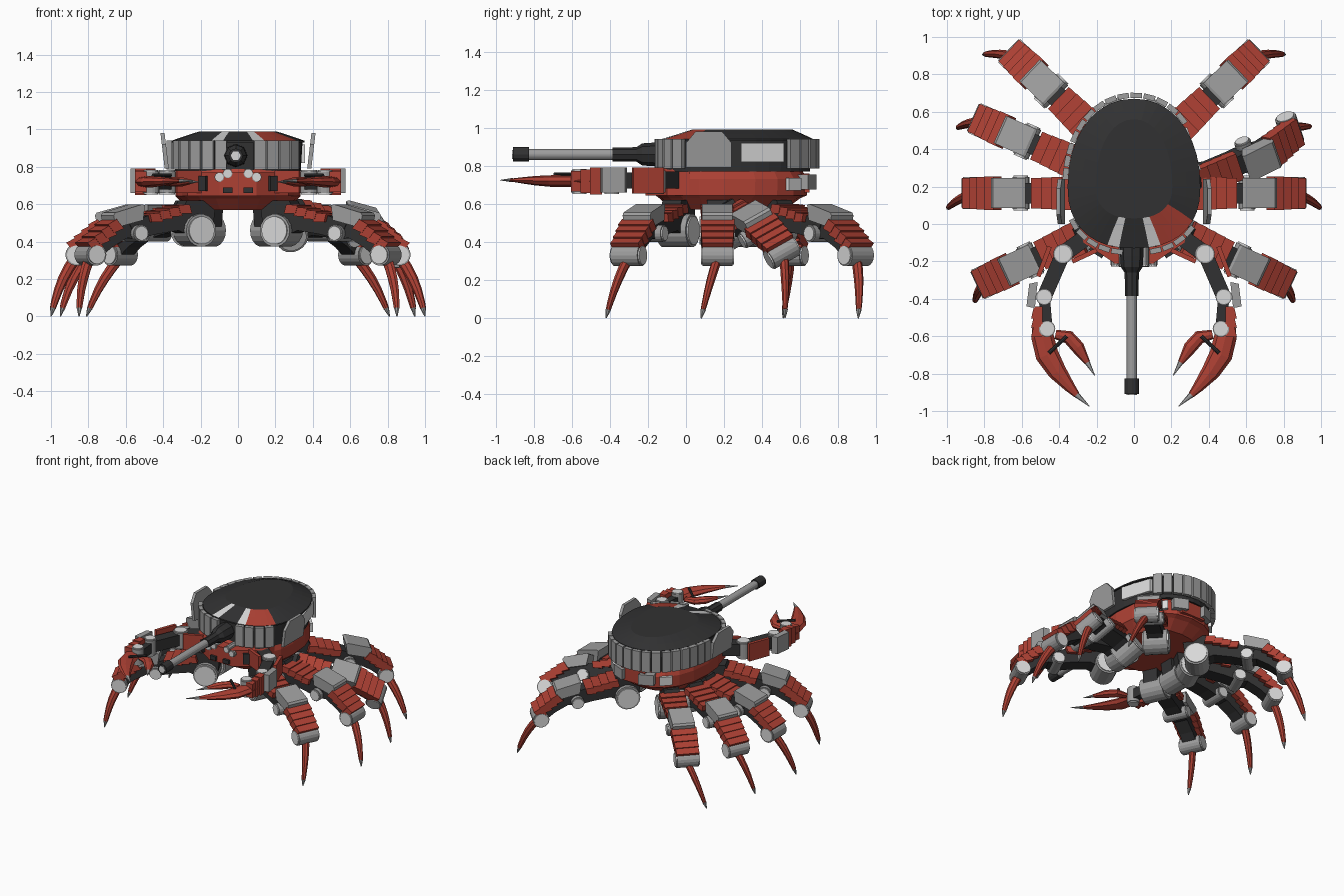
import bpy, bmesh, math
from mathutils import Matrix, Vector

if "Cube" in bpy.data.objects:
    bpy.data.objects.remove(bpy.data.objects["Cube"])

def material(name, c):
    m = bpy.data.materials.new(name)
    m.diffuse_color = (*c, 1)
    m.use_nodes = True
    m.node_tree.nodes["Principled BSDF"].inputs["Base Color"].default_value = m.diffuse_color
    return m

RED = material("red paint", (0.42, 0.052, 0.034))
DARK = material("dark grey", (0.031, 0.031, 0.032))
GREY = material("mid grey", (0.34, 0.34, 0.34))
LIGHT = material("light grey", (0.69, 0.69, 0.69))
I4 = Matrix.Identity(4)
FLIP = Matrix.Diagonal((-1, 1, 1, 1))

def finish(name, bm, mats):
    bmesh.ops.recalc_face_normals(bm, faces=bm.faces)
    me = bpy.data.meshes.new(name)
    bm.to_mesh(me)
    bm.free()
    for m in mats:
        me.materials.append(m)
    ob = bpy.data.objects.new(name, me)
    bpy.context.collection.objects.link(ob)
    return ob

def loft(name, rings, mats, rule=None, M=I4):
    """Skin closed rings of points, capping both ends."""
    bm = bmesh.new()
    vs = [[bm.verts.new(M @ Vector(p)) for p in r] for r in rings]
    n = len(rings[0])
    for i in range(len(vs) - 1):
        for j in range(n):
            k = (j + 1) % n
            f = bm.faces.new((vs[i][j], vs[i][k], vs[i + 1][k], vs[i + 1][j]))
            f.material_index = rule(i, j) if rule else 0
    bm.faces.new(vs[0])
    bm.faces.new(vs[-1])
    return finish(name, bm, mats)

def prism(name, poly, c0, c1, mat, M=I4):
    return loft(name, [[(a, b, c) for a, b in poly] for c in (c0, c1)], [mat], M=M)

def circle(x, y, r, n=18):
    return [(x + r * math.cos(2 * math.pi * i / n), y + r * math.sin(2 * math.pi * i / n)) for i in range(n)]

def rect(x0, x1, y0, y1):
    return [(x0, y0), (x1, y0), (x1, y1), (x0, y1)]

def joint(name, x, y, r, c0, c1, M):
    """Grey drum with a light cap on each end."""
    prism(name, circle(x, y, r), c0, c1, GREY, M)
    for e, s in ((c0, -1), (c1, 1)):
        prism(name + "_cap", circle(x, y, r * 0.85), *sorted((e, e + s * 0.008)), LIGHT, M)

def bar(name, a, b, w, c0, c1, mat, M=I4, off=0):
    """Flat bar from a to b in plan, optionally shifted sideways."""
    a, b = Vector(a), Vector(b)
    d = (b - a).normalized()
    n = Vector((-d.y, d.x))
    a, b = a + n * off, b + n * off
    prism(name, [a - n * w, b - n * w, b + n * w, a + n * w], c0, c1, mat, M)

def tube(name, pts, radii, mat, ref, flat=1.0, n=8, M=I4):
    pts = [Vector(p) for p in pts]
    rings = []
    for i, p in enumerate(pts):
        d = (pts[min(i + 1, len(pts) - 1)] - pts[max(i - 1, 0)]).normalized()
        s = d.cross(Vector(ref)).normalized()
        t = s.cross(d)
        rings.append([p + radii[i] * (s * math.cos(k * math.tau / n) + t * flat * math.sin(k * math.tau / n)) for k in range(n)])
    return loft(name, rings, [mat], M=M)

def egg(a, yf, yr, z, n=36, rear=.94, c=0.2):
    """Egg-shaped ring, point j at angle j*360/n; rear sets how round the back is."""
    out = []
    for j in range(n):
        t = math.tau * j / n
        e = rear if j <= n / 2 else .85
        f = lambda v: math.copysign(abs(v) ** e, v) if abs(v) > 1e-6 else 0
        y = f(math.sin(t))
        out.append((a * f(math.cos(t)), c + (y * (yr - c) if y > 0 else y * (c - yf)), z))
    return out

# Hull and turret
hull = [(.26, -.08, .52, .57), (.32, -.14, .6, .63), (.335, -.16, .635, .645), (.335, -.16, .64, .73), (.32, -.12, .6, .79)]
loft("hull", [egg(*h, n=20, rear=.84) for h in hull], [RED])
prism("face", [(-.1, -.212), (.1, -.212), (.27, -.1), (.3, .02), (-.3, .02), (-.27, -.1)], .645, .77, RED)
loft("turret_wall", [egg(.335, -.12, .65, .77), egg(.345, -.12, .66, .935)], [DARK])
def dome_rule(i, j):
    return 1 if j in (25, 28) else 2 if 29 <= j <= 32 else 0
loft("turret_roof", [egg(.355, -.13, .67, .93), egg(.355, -.13, .67, .94), egg(.28, -.045, .615, .966), egg(.205, .03, .56, .99)],
     [DARK, LIGHT, RED], lambda i, j: dome_rule(i, j) if i else 0)

# Ring of armour plates around the turret, open at the gun, the fins and the right-hand panel
rim = [Vector(p[:2]) for p in egg(.355, -.14, .675, 0, 720)]
start = rim[0]
for i in range(1, 721):
    p = rim[i % 720]
    if (p - start).length < 0.066:
        continue
    mid, d = (p + start) / 2, (p - start) * 0.46
    out = Vector((d.y, -d.x)).normalized() * 0.028
    side_gap = 0.01 < mid.y < (0.52 if mid.x > 0 else 0.22)
    if not side_gap and not (abs(mid.x) < 0.07 and mid.y < 0):
        prism("turret_plate", [mid - d, mid + d, mid + d + out, mid - d + out], .785, .94, GREY)
    start = p
prism("side_panel", [(.335, .29), (.358, .29), (.285, .515), (.262, .515)], .82, .92, LIGHT)

for M in (I4, FLIP):
    # Turret side fin
    S = M @ Matrix(((0, .12, 1, .275), (1, 0, 0, 0), (0, 1, 0, 0), (0, 0, 0, 1)))
    prism("turret_fin", [(0, .79), (.24, .79), (.24, .92), (.19, .98), (.05, .98), (0, .92)], 0, .022, GREY, S)
    # Face: sensor boxes and eyes
    bar("face_box", (.165, -.172), (.235, -.126), .014, .67, .75, DARK, M)
    prism("face_stud", rect(.03, .08, -.23, -.2), .66, .69, DARK, M)
    F = M @ Matrix(((1, 0, 0, 0), (0, 0, 1, 0), (0, 1, 0, 0), (0, 0, 0, 1)))
    for x, z in ((.1, .745), (.055, .765)):
        prism("eye_socket", circle(x, z, .026, 10), -.218, -.12, GREY, F)
        prism("eye", circle(x, z, .022, 10), -.226, -.218, LIGHT, F)
    # Rear vents and lamps
    prism("rear_block", [(.06, .6), (.15, .57), (.17, .64), (.07, .685)], .675, .755, GREY, M)
    prism("rear_lamp", [(.185, .59), (.25, .525), (.263, .54), (.2, .607)], .67, .735, LIGHT, M)

prism("rear_housing", rect(-.1, .1, .56, .65), .66, .76, RED)

# Gun
G = Matrix(((1, 0, 0, -.012), (0, 0, 1, 0), (0, 1, 0, .86), (0, 0, 0, 1)))
def gun(name, steps, mat, n=16):
    loft(name, [[(x, z, y) for x, z in circle(0, 0, r, n)] for y, r in steps], [mat], M=G)
gun("gun_mantlet", [(.05, .065), (-.17, .062), (-.23, .058), (-.26, .038), (-.385, .036)], DARK, 8)
gun("gun_barrel", [(-.38, .029), (-.83, .029)], GREY)
gun("gun_muzzle", [(-.825, .038), (-.91, .038)], DARK, 12)
gun("gun_bore", [(-.905, .027), (-.915, .027)], LIGHT, 6)

# Claw arms
for M in (I4, FLIP):
    sh, el, wr = (.38, -.16), (.48, -.39), (.465, -.56)
    bar("arm_root", (.24, -.06), sh, .045, .68, .77, DARK, M)
    bar("upper_arm", sh, el, .04, .68, .765, DARK, M)
    bar("upper_arm_armour", (.4, -.14), (.46, -.3), .012, .655, .79, RED, M, .055)
    bar("shoulder_armour", (.2, -.14), (.33, -.2), .012, .66, .78, RED, M)
    bar("forearm", el, wr, .03, .68, .755, DARK, M)
    prism("elbow_guard", [(.515, -.31), (.56, -.32), (.575, -.44), (.53, -.45)], .66, .79, GREY, M)
    for i in range(3):
        y = -.44 - i * .05
        prism("wrist_armour", [(.49, y), (.535, y), (.55, y - .065), (.49, y - .06)], .65 + i * .008, .79 - i * .008, RED, M)
    for nm, c, r in (("shoulder_joint", sh, .052), ("elbow_joint", el, .044), ("wrist_joint", wr, .044)):
        joint(nm, *c, r, .66, .775, M)
    tube("claw_outer", [(.505, -.5, .72), (.49, -.6, .72), (.465, -.7, .72), (.41, -.79, .722), (.345, -.87, .724), (.305, -.915, .725)],
         [.035, .06, .062, .05, .03, .017], RED, (0, 0, 1), .5, M=M)
    tube("claw_outer_tip", [(.307, -.913, .725), (.238, -.975, .725)], [.016, .002], GREY, (0, 0, 1), .7, M=M)
    tube("claw_inner", [(.42, -.59, .72), (.35, -.605, .72), (.3, -.66, .72), (.25, -.74, .72)],
         [.025, .036, .036, .016], RED, (0, 0, 1), .7, M=M)
    tube("claw_inner_tip", [(.251, -.738, .72), (.21, -.81, .72)], [.015, .002], GREY, (0, 0, 1), .7, M=M)
    tube("claw_piston", [(.455, -.69, .755), (.36, -.6, .755)], [.01, .01], DARK, (0, 0, 1), M=M)

# Walking legs: parts drawn in the leg's own plane (outward, up), width along c
def leg(name, hip, d, tip, side, roll=0):
    u = Vector((d[0], d[1], 0)).normalized()
    R = Matrix.Rotation(roll, 3, u)
    w, v = R @ Vector((0, 0, 1)), R @ u.cross(Vector((0, 0, 1)))
    M = Matrix((u, w, v)).transposed().to_4x4()
    M.translation = Vector((*hip, .46))
    S = side @ M
    joint(name + "_hip", .03, 0, .088, -.085, .085, S)
    prism(name + "_bracket", [(-.07, .16), (.1, .16), (.14, .09), (.05, -.03), (-.05, -.03)], -.055, .055, DARK, S)
    prism(name + "_thigh", [(0, .07), (.15, .11), (.3, .09), (.44, .04), (.4, -.05), (.28, -.02), (.15, 0), (0, -.06)], -.055, .055, DARK, S)
    prism(name + "_shin", [(.36, .05), (.5, .06), (.6, 0), (.67, -.1), (.64, -.17), (.54, -.09), (.45, -.04), (.36, -.05)], -.05, .05, DARK, S)
    joint(name + "_knee", .385, -.015, .045, -.085, .085, S)
    joint(name + "_ankle", .645, -.13, .058, -.078, .078, S)
    prism(name + "_knee_box", [(.36, .135), (.375, .14), (.535, .095), (.545, .08), (.53, .015), (.37, .055)], -.08, .08, GREY, S)
    # Overlapping armour scales
    for p0, p1, depth in (((.1, .14), (.32, .08), .05), ((.53, .06), (.685, -.07), .065)):
        a, b = Vector(p0), Vector(p1)
        e = (b - a).normalized()
        n = Vector((-e.y, e.x))
        for i in range(4):
            s, t = a.lerp(b, i / 4), a.lerp(b, (i + 1.15) / 4)
            hw = .09 - .003 * i
            prism(name + "_scale", [s - n * depth, s, t + n * .012, t - n * depth * .7], -hw, hw, RED, S)
    # Curved foot spike
    a, b = M @ Vector((.65, -.15, 0)), Vector((*tip, 0))
    m = a.lerp(b, .5) + u * .025 + Vector((0, 0, .035))
    curve = [(1 - s) ** 2 * a + 2 * s * (1 - s) * m + s * s * b for s in (0, .2, .4, .6, .8, .88, 1)]
    tube(name + "_foot", curve[:6], [.03, .03, .028, .024, .019, .016], RED, v, .8, 8, side)
    tube(name + "_foot_tip", curve[5:], [.015, .003], GREY, v, 1, 8, side)

for nm, M in (("right", I4), ("left", FLIP)):
    leg(nm + "_front_leg", (.205, -.03), (.9, -.42), (.85, -.42), M)
    leg(nm + "_second_leg", (.22, .165), (1, 0), (1.0, .08), M)
    if M is FLIP:
        leg(nm + "_third_leg", (.22, .285), (.9, .4), (.95, .51), M)
    else:
        leg(nm + "_third_leg", (.24, .24), (.95, .32), (.945, .52), M, math.radians(28))
    leg(nm + "_rear_leg", (.165, .445), (.72, .69), (.81, .905), M)
